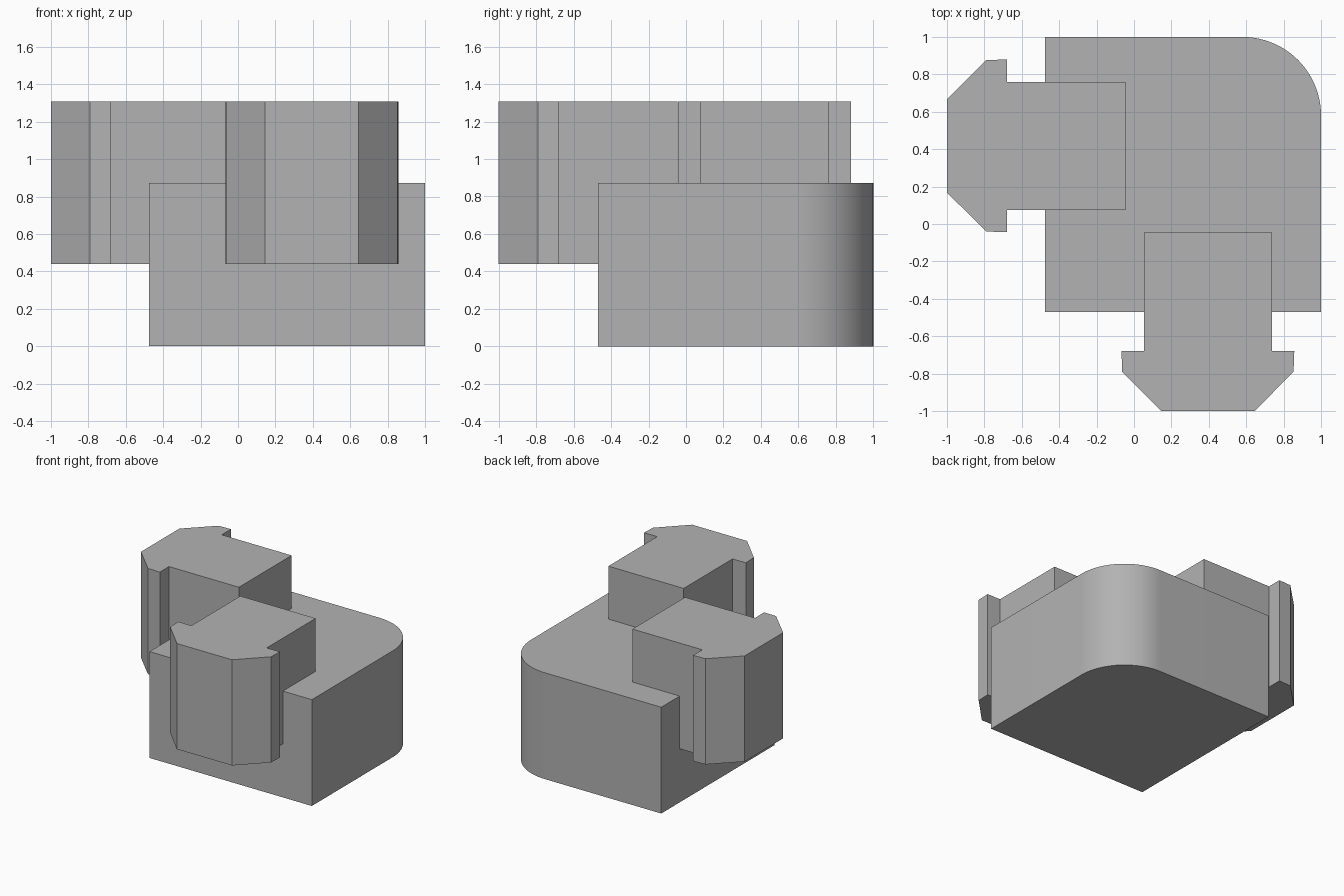
import bpy
import bmesh
import math

cube = bpy.data.objects.get("Cube")
if cube:
    bpy.data.objects.remove(cube, do_unlink=True)

grey = bpy.data.materials.new("plain grey")
grey.use_nodes = True
colour = (0.45, 0.45, 0.45, 1)
grey.diffuse_color = colour
grey.node_tree.nodes["Principled BSDF"].inputs["Base Color"].default_value = colour


def prism(name, outline, bottom, top):
    """Extrude a plan outline upward into a solid."""
    bm = bmesh.new()
    face = bm.faces.new([bm.verts.new((x, y, bottom)) for x, y in outline])
    result = bmesh.ops.extrude_face_region(bm, geom=[face])
    moved = [g for g in result["geom"] if isinstance(g, bmesh.types.BMVert)]
    bmesh.ops.translate(bm, verts=moved, vec=(0, 0, top - bottom))
    bmesh.ops.recalc_face_normals(bm, faces=bm.faces)
    mesh = bpy.data.meshes.new(name)
    bm.to_mesh(mesh)
    bm.free()
    mesh.materials.append(grey)
    obj = bpy.data.objects.new(name, mesh)
    bpy.context.collection.objects.link(obj)
    return obj


# Base block with one rounded corner
low, high, radius, steps = -0.475, 1.0, 0.42, 24
corner = high - radius
arc = [(corner + radius * math.cos(a), corner + radius * math.sin(a))
       for a in (math.pi / 2 * i / steps for i in range(steps + 1))]
base = prism("base_block", [(low, low + 0.005), (high, low + 0.005)] + arc + [(low, high)], 0, 0.873)
bpy.ops.object.select_all(action="DESELECT")
base.select_set(True)
bpy.context.view_layer.objects.active = base
bpy.ops.object.shade_smooth_by_angle(angle=math.radians(30))

# Half profile of a connector: (distance outward, half width)
half = [(0.045, 0.342), (0.68, 0.342), (0.68, 0.462), (0.79, 0.458), (1.0, 0.25)]
profile = half + [(d, -w) for d, w in reversed(half)]

# Two connectors with bevelled heads, pointing forward and to the right
prism("front_connector", [(0.395 + w, -d) for d, w in profile], 0.44, 1.308)
prism("right_connector", [(-d, 0.418 + w) for d, w in profile], 0.44, 1.308)
